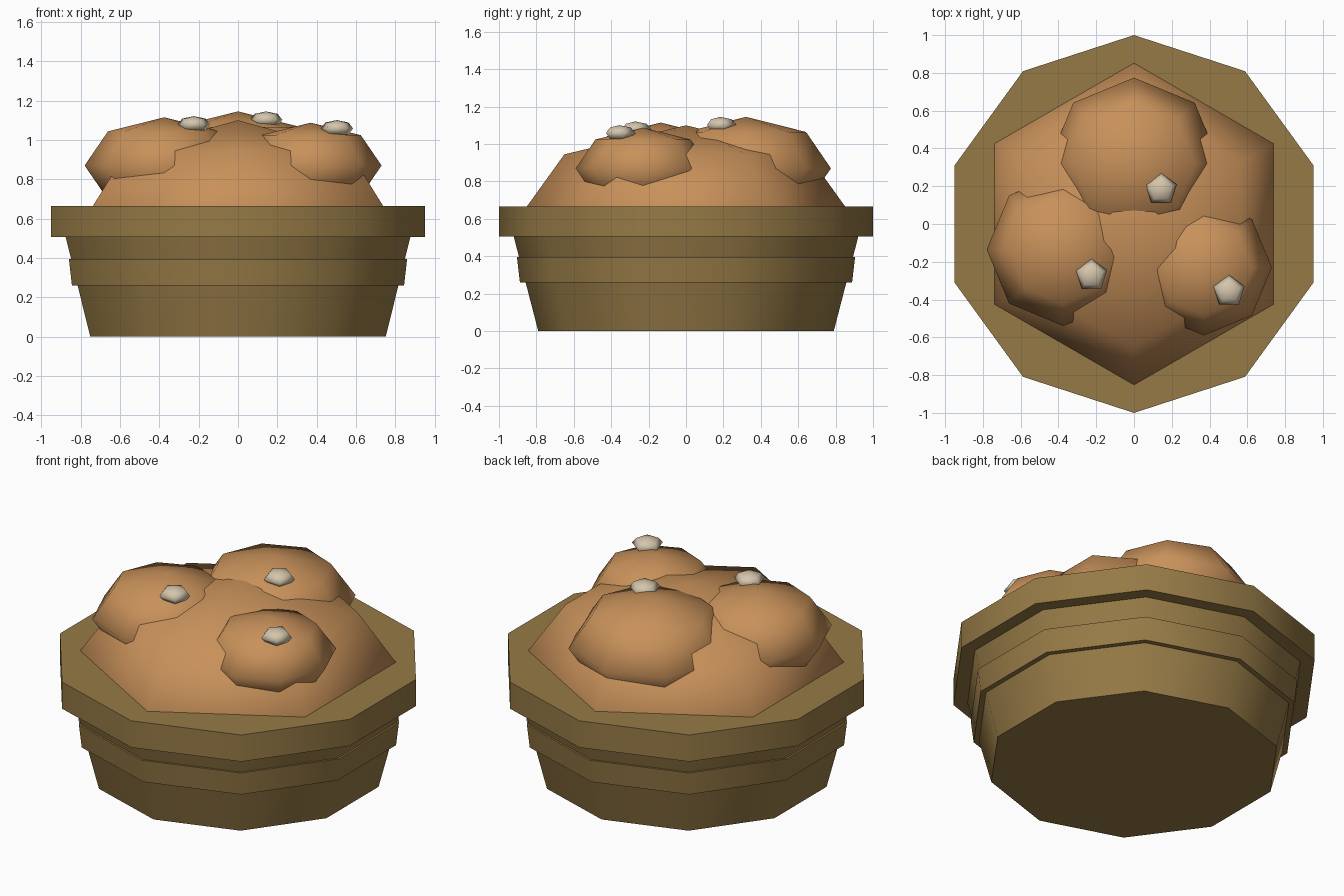
import bpy, bmesh, math

if "Cube" in bpy.data.objects:
    bpy.data.objects.remove(bpy.data.objects["Cube"])


def material(name, rgb):
    m = bpy.data.materials.new(name)
    m.diffuse_color = (*rgb, 1.0)
    m.use_nodes = True
    m.node_tree.nodes["Principled BSDF"].inputs["Base Color"].default_value = m.diffuse_color
    return m


WICKER = material("wicker_brown", (0.305, 0.195, 0.061))
CRUST = material("bread_crust", (0.578, 0.283, 0.102))
NUT = material("pale_nut", (0.66, 0.56, 0.41))


def lathe(name, profile, sides, mat, location=(0, 0, 0)):
    """Spin (radius, z) points about z; first side corner points to +y.
    Zero radius makes a pole, otherwise the open end gets a flat cap."""
    bm = bmesh.new()
    rings = []
    for r, z in profile:
        if r < 1e-6:
            rings.append([bm.verts.new((0, 0, z))])
        else:
            rings.append([bm.verts.new((-r * math.sin(math.tau * i / sides),
                                        r * math.cos(math.tau * i / sides), z))
                          for i in range(sides)])
    for a, b in zip(rings, rings[1:]):
        for i in range(sides):
            j = (i + 1) % sides
            if len(a) == 1:
                bm.faces.new((a[0], b[j], b[i]))
            elif len(b) == 1:
                bm.faces.new((a[i], a[j], b[0]))
            else:
                bm.faces.new((a[i], a[j], b[j], b[i]))
    for f in bm.faces:
        f.smooth = True
    # flat caps with a crisp edge
    for ring in (rings[0], rings[-1]):
        if len(ring) > 1:
            cap = bm.faces.new(ring)
            for e in cap.edges:
                e.smooth = False
    bmesh.ops.recalc_face_normals(bm, faces=bm.faces)
    mesh = bpy.data.meshes.new(name)
    bm.to_mesh(mesh)
    bm.free()
    mesh.materials.append(mat)
    ob = bpy.data.objects.new(name, mesh)
    ob.location = location
    bpy.context.collection.objects.link(ob)
    return ob


def ball(name, radius, height, sides, mat, location):
    """Squashed low-poly sphere with four rings."""
    profile = [(radius * math.sin(math.pi * k / 4), -height * math.cos(math.pi * k / 4))
               for k in range(5)]
    return lathe(name, profile, sides, mat, location)


# Basket: tapered body, raised band and thick rim
lathe("basket_body", [(0.79, 0.0), (0.925, 0.52)], 10, WICKER)
lathe("basket_band", [(0.888, 0.26), (0.904, 0.395)], 10, WICKER)
lathe("basket_rim", [(1.0, 0.507), (1.0, 0.665)], 10, WICKER)

# Large bread mound filling the basket
ball("bread_mound", 0.92, 0.53, 6, CRUST, (0, 0, 0.57))

# Three buns, each topped by a small nut
buns = [("back", 0, 0.32, 0.455, 0.143, 0.183, 1.102),
        ("left", -0.375, -0.135, 0.405, -0.225, -0.272, 1.078),
        ("right", 0.37, -0.23, 0.36, 0.503, -0.357, 1.058)]
for side, x, y, r, nx, ny, nz in buns:
    ball(side + "_bun", r, 0.605 * r, 8, CRUST, (x, y, 0.87))
    ball(side + "_nut", 0.087, 0.043, 5, NUT, (nx, ny, nz))
